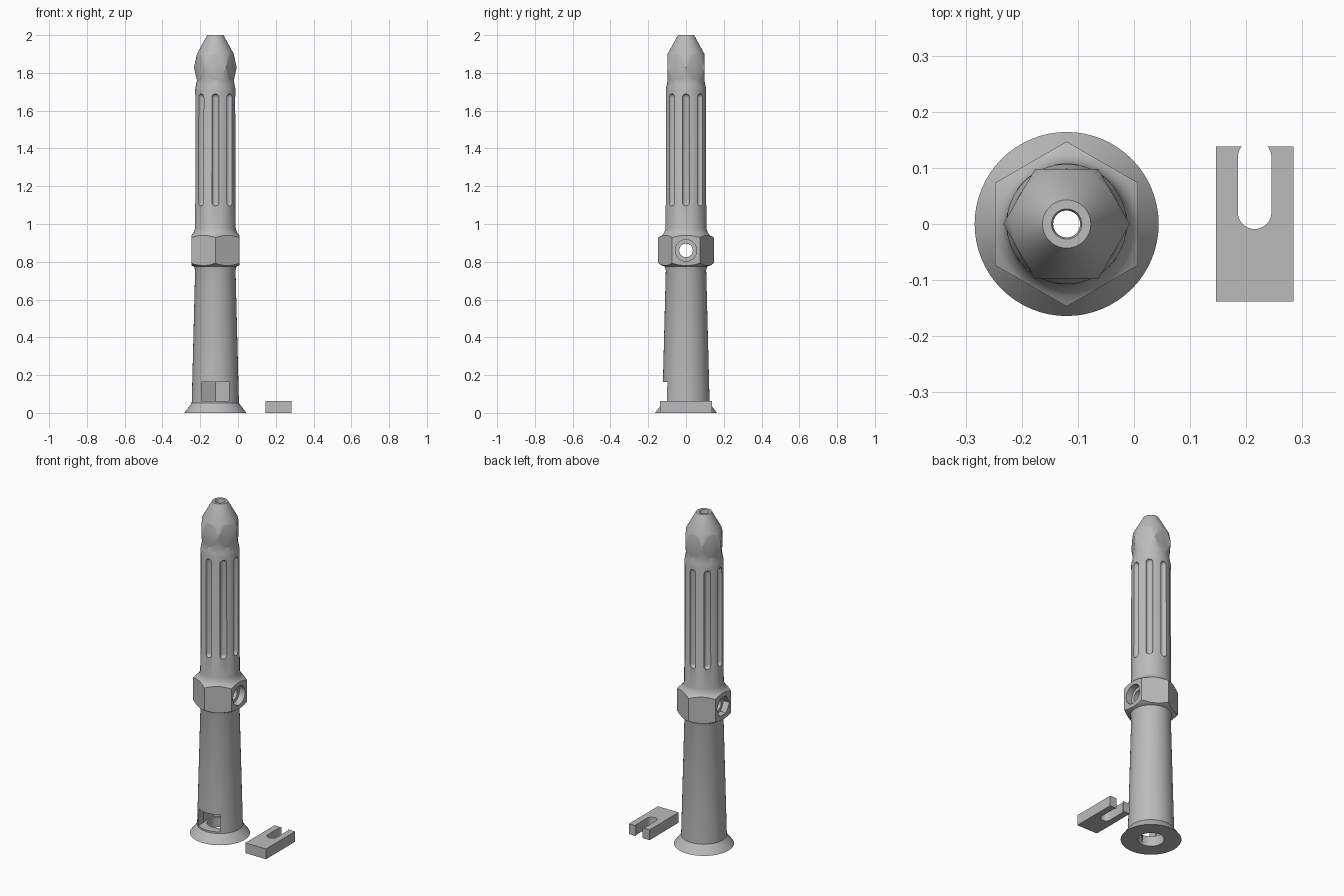
import bpy, bmesh, math
from mathutils import Matrix, Vector

if "Cube" in bpy.data.objects:
    bpy.data.objects.remove(bpy.data.objects["Cube"], do_unlink=True)

AXIS = -0.12  # x position of the tube axis

grey = bpy.data.materials.new("plain_grey")
grey.use_nodes = True
grey.diffuse_color = (0.5, 0.5, 0.5, 1)
grey.node_tree.nodes["Principled BSDF"].inputs["Base Color"].default_value = (0.5, 0.5, 0.5, 1)


def finish(bm, name):
    bmesh.ops.remove_doubles(bm, verts=bm.verts, dist=1e-5)
    bmesh.ops.recalc_face_normals(bm, faces=bm.faces)
    mesh = bpy.data.meshes.new(name)
    bm.to_mesh(mesh)
    bm.free()
    mesh.materials.append(grey)
    obj = bpy.data.objects.new(name, mesh)
    bpy.context.collection.objects.link(obj)
    return obj


def lathe(name, profile, centres=((AXIS, 0),), steps=64):
    """Spin a profile of (radius, z), starting and ending on the axis."""
    bm = bmesh.new()
    for cx, cy in centres:
        verts = [bm.verts.new((cx + r, cy, z)) for r, z in profile]
        edges = [bm.edges.new(pair) for pair in zip(verts, verts[1:])]
        bmesh.ops.spin(bm, geom=verts + edges, cent=(cx, cy, 0), axis=(0, 0, 1),
                       angle=math.tau, steps=steps, use_duplicate=False)
    return finish(bm, name)


def prism(name, sides, radius, depth, matrix):
    bm = bmesh.new()
    bmesh.ops.create_cone(bm, cap_ends=True, segments=sides, radius1=radius,
                          radius2=radius, depth=depth, matrix=matrix)
    return finish(bm, name)


def box(name, low, high):
    bm = bmesh.new()
    low, high = Vector(low), Vector(high)
    bmesh.ops.create_cube(bm, size=1, matrix=Matrix.Translation((low + high) / 2)
                          @ Matrix.Diagonal((*(high - low), 1)))
    return finish(bm, name)


def hex_trim(name, radius, z0, z1, turn):
    """Ring with a hexagonal opening, which trims a round collar to a hexagon."""
    bm = bmesh.new()
    loops = []
    for r, z in ((radius, z0), (0.3, z0), (0.3, z1), (radius, z1)):
        loops.append([bm.verts.new((AXIS + r * math.cos(turn + i * math.pi / 3),
                                    r * math.sin(turn + i * math.pi / 3), z)) for i in range(6)])
    for a, b in zip(loops, loops[1:] + loops[:1]):
        for i in range(6):
            j = (i + 1) % 6
            bm.faces.new((a[i], a[j], b[j], b[i]))
    return finish(bm, name)


def cut(obj, cutter):
    cutter.hide_render = True
    mod = obj.modifiers.new("cut", 'BOOLEAN')
    mod.operation = 'DIFFERENCE'
    mod.solver = 'EXACT'
    mod.object = cutter
    bpy.context.view_layer.objects.active = obj
    bpy.ops.object.modifier_apply(modifier=mod.name)
    bpy.data.objects.remove(cutter, do_unlink=True)


def smooth(obj):
    bpy.ops.object.select_all(action='DESELECT')
    obj.select_set(True)
    bpy.context.view_layer.objects.active = obj
    bpy.ops.object.shade_smooth_by_angle(angle=math.radians(25))


# Tube: flared foot, tapered shaft, collar, grip, notched neck and conical tip
tube = lathe("tube", [
    (0, 0), (0.164, 0), (0.125, 0.052), (0.107, 0.755), (0.112, 0.775),
    (0.127, 0.78), (0.148, 0.793), (0.148, 0.927), (0.127, 0.94), (0.115, 0.955),
    (0.108, 0.978), (0.107, 1.71), (0.104, 1.728), (0.0975, 1.76),
    (0.113, 1.828), (0.0975, 1.9), (0.043, 2.0), (0, 2.0)])

# Hexagonal collar and hexagonal neck
cut(tube, hex_trim("collar_trim", 0.147, 0.76, 0.97, math.pi / 6))
cut(tube, hex_trim("neck_trim", 0.113, 1.755, 1.905, 0))

# Eight round-ended grip flutes
R, LOW, HIGH = 0.019, 1.115, 1.67
arc = [i * math.pi / 12 for i in range(7)]
capsule = [(R * math.sin(a), LOW - R * math.cos(a)) for a in arc]
capsule += [(R * math.cos(a), HIGH + R * math.sin(a)) for a in arc]
capsule[0], capsule[-1] = (0, LOW - R), (0, HIGH + R)
ring = [(AXIS + 0.107 * math.cos(i * math.pi / 4), 0.107 * math.sin(i * math.pi / 4))
        for i in range(8)]
cut(tube, lathe("flutes", capsule, ring, 16))

# Foot pocket with its front window, then the bore through the full height
cut(tube, prism("foot_pocket", 6, 0.09, 0.105, Matrix.Translation((AXIS, 0, 0.1125))
                @ Matrix.Rotation(math.pi / 6 * 0, 4, 'Z')))
cut(tube, box("window", (AXIS - 0.072, -0.2, 0.062), (AXIS + 0.072, 0, 0.164)))
cut(tube, lathe("bore", [(0, -0.1), (0.071, -0.1), (0.071, 0.15), (0.024, 0.16),
                         (0.024, 1.99), (0.03, 2.01), (0, 2.01)], steps=48))

# Cross hole in the collar: round recess on the left, nut recess on the right
turn_x = Matrix.Rotation(math.pi / 2, 4, 'Y')
for name, sides, radius, depth, x in (("cross_hole", 32, 0.036, 0.5, 0),
                                      ("round_recess", 32, 0.057, 0.1, 0.14),
                                      ("nut_recess", 6, 0.06, 0.1, -0.14)):
    cut(tube, prism(name, sides, radius, depth,
                    Matrix.Translation((AXIS + x, 0, 0.86)) @ turn_x))
smooth(tube)

# Loose slotted plate beside the tube
plate = box("slotted_plate", (0.146, -0.138, 0), (0.284, 0.138, 0.062))
bm = bmesh.new()
slot = []
for i in range(34):
    a = math.pi * (i % 17) / 16 + (0 if i < 17 else math.pi)
    slot.append(bm.verts.new((0.215 + 0.03 * math.cos(a),
                              (0.119 if i < 17 else 0.021) + 0.03 * math.sin(a), -0.1)))
face = bm.faces.new(slot)
top = bmesh.ops.extrude_face_region(bm, geom=[face])["geom"]
bmesh.ops.translate(bm, vec=(0, 0, 0.3),
                    verts=[g for g in top if isinstance(g, bmesh.types.BMVert)])
cut(plate, finish(bm, "slot"))
smooth(plate)
